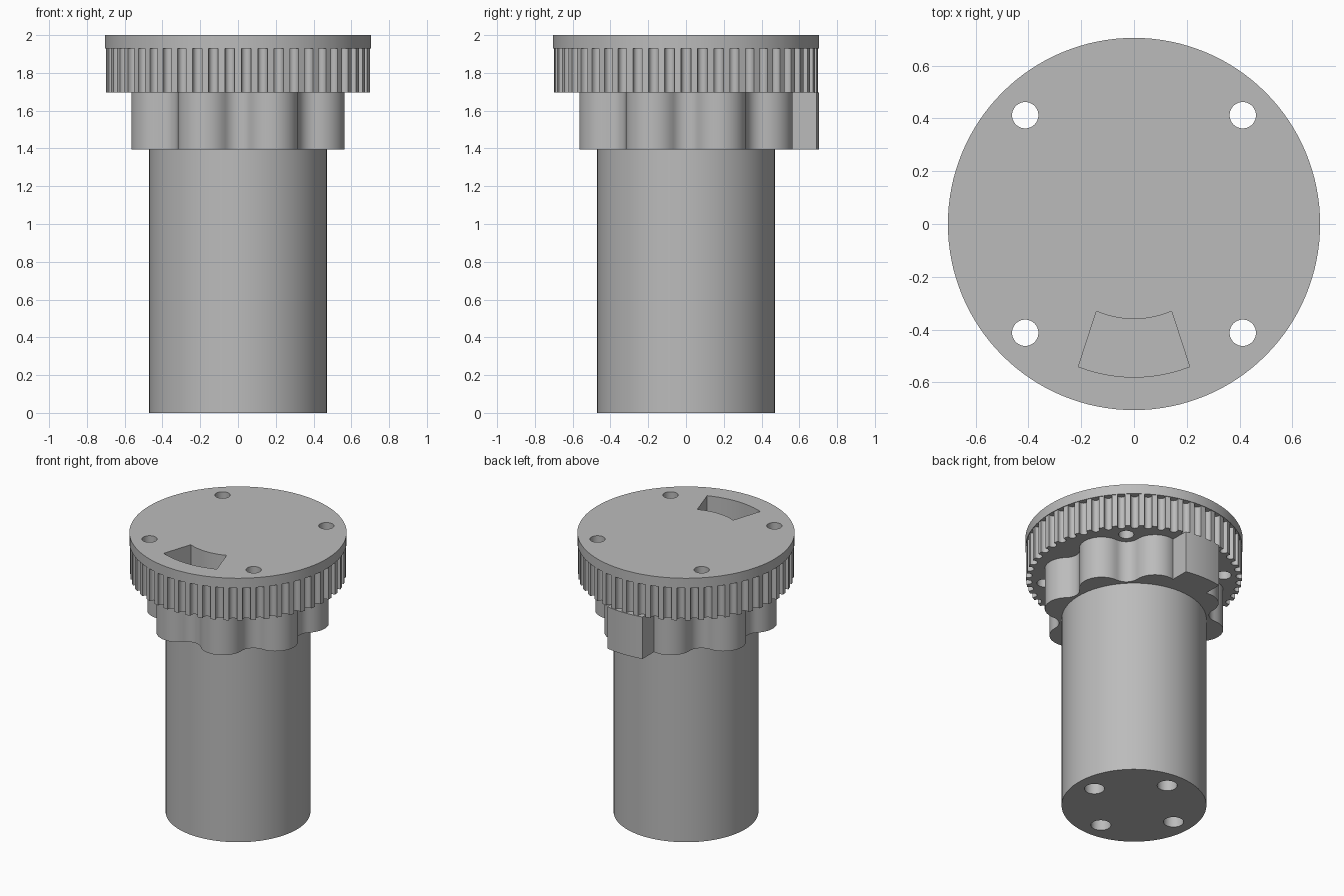
import bpy, bmesh, math
from mathutils import Vector

cube = bpy.data.objects.get("Cube")
if cube:
    bpy.data.objects.remove(cube)

grey = bpy.data.materials.new("plain_grey")
grey.use_nodes = True
colour = (0.5, 0.5, 0.5, 1)
grey.diffuse_color = colour
grey.node_tree.nodes["Principled BSDF"].inputs["Base Color"].default_value = colour


def polar(r, degrees):
    a = math.radians(degrees)
    return Vector((r * math.cos(a), r * math.sin(a)))


def arc(centre, r, start, end, steps):
    return [centre + polar(r, start + (end - start) * i / steps) for i in range(steps + 1)]


def circle(r, steps=96, centre=(0, 0)):
    return arc(Vector(centre), r, 0, 360, steps)[:-1]


def prism(name, outline, z0, z1):
    """Extrude a closed outline from z0 up to z1."""
    bm = bmesh.new()
    face = bm.faces.new([bm.verts.new((p.x, p.y, z0)) for p in outline])
    top = bmesh.ops.extrude_face_region(bm, geom=[face])["geom"]
    bmesh.ops.translate(bm, vec=(0, 0, z1 - z0),
                        verts=[v for v in top if isinstance(v, bmesh.types.BMVert)])
    bmesh.ops.recalc_face_normals(bm, faces=bm.faces)
    mesh = bpy.data.meshes.new(name)
    bm.to_mesh(mesh)
    bm.free()
    mesh.materials.append(grey)
    obj = bpy.data.objects.new(name, mesh)
    bpy.context.collection.objects.link(obj)
    return obj


def cut(obj, cutters):
    for c in cutters:
        mod = obj.modifiers.new("cut", "BOOLEAN")
        mod.operation = "DIFFERENCE"
        mod.solver = "EXACT"
        mod.object = c
    graph = bpy.context.evaluated_depsgraph_get()
    mesh = bpy.data.meshes.new_from_object(obj.evaluated_get(graph))
    obj.modifiers.clear()
    obj.data = mesh


# Shaft, collar, gear and cap heights
COLLAR_Z, GEAR_Z, CAP_Z, TOP_Z = 1.395, 1.695, 1.93, 2.0

shaft = prism("shaft", circle(0.47), 0, COLLAR_Z)
cap = prism("cap_disc", circle(0.705, 128), CAP_Z, TOP_Z)

# Toothed ring with rounded grooves
TEETH = 50
pitch = 360 / TEETH
groove_r, gear_r = 0.026, 0.7
half_groove = math.degrees(groove_r / gear_r)
outline = []
for i in range(TEETH):
    a = i * pitch
    outline += arc(polar(gear_r - 0.012, a), groove_r, a + 270, a + 90, 8)
    outline += arc(Vector((0, 0)), gear_r, a + half_groove, a + pitch - half_groove, 2)
gear = prism("toothed_ring", outline, GEAR_Z, CAP_Z)

# Collar with eight round lobes joined by round notches
lobe_c, lobe_r, notch_c = 0.455, 0.145, 0.58
outline = []
for i in range(8):
    a = 45 * i
    notch, lobe = polar(notch_c, a), polar(lobe_c, a + 22.5)
    gap = lobe - notch
    notch_r = gap.length - lobe_r
    swing = math.degrees(math.atan2(gap.y, gap.x)) - a
    swing = swing % 360
    outline += arc(notch, notch_r, a + 360 - swing, a + swing, 12)
    tilt = (a + swing + 180) - (a + 22.5) - 360
    outline += arc(lobe, lobe_r, a + 22.5 + tilt, a + 22.5 - tilt, 16)[1:-1]
collar = prism("lobed_collar", outline, COLLAR_Z, GEAR_Z)

# Locating block on the back of the collar
side = math.degrees(math.asin(0.14 / 0.705))
outline = [Vector((-0.14, 0.4)), Vector((0.14, 0.4))]
outline += arc(Vector((0, 0)), 0.705, 90 - side, 90 + side, 8)
block = prism("locating_block", outline, COLLAR_Z, GEAR_Z)

# Cutters: four through holes, a curved pocket, four blind holes in the base
through = [prism("hole_cutter", circle(0.05, 32, (x, y)), 1.5, 2.2)
           for x in (-0.412, 0.412) for y in (-0.412, 0.412)]
origin = Vector((0, 0))
pocket = prism("pocket_cutter",
               arc(origin, 0.58, 270 - 21.3, 270 + 21.3, 12)
               + arc(origin, 0.36, 270 + 23.3, 270 - 23.3, 12), 1.8, 2.2)
blind = [prism("base_hole_cutter", circle(0.065, 32, polar(0.335, 90 * i)), -0.1, 0.3)
         for i in range(4)]

cut(cap, through + [pocket])
cut(gear, through + [pocket])
cut(shaft, blind)
for helper in through + [pocket] + blind:
    bpy.data.objects.remove(helper)

# Smooth round walls, keep edges crisp
for obj in (shaft, cap, gear, collar, block):
    obj.data.polygons.foreach_set("use_smooth", [True] * len(obj.data.polygons))
    obj.data.set_sharp_from_angle(angle=math.radians(35))
